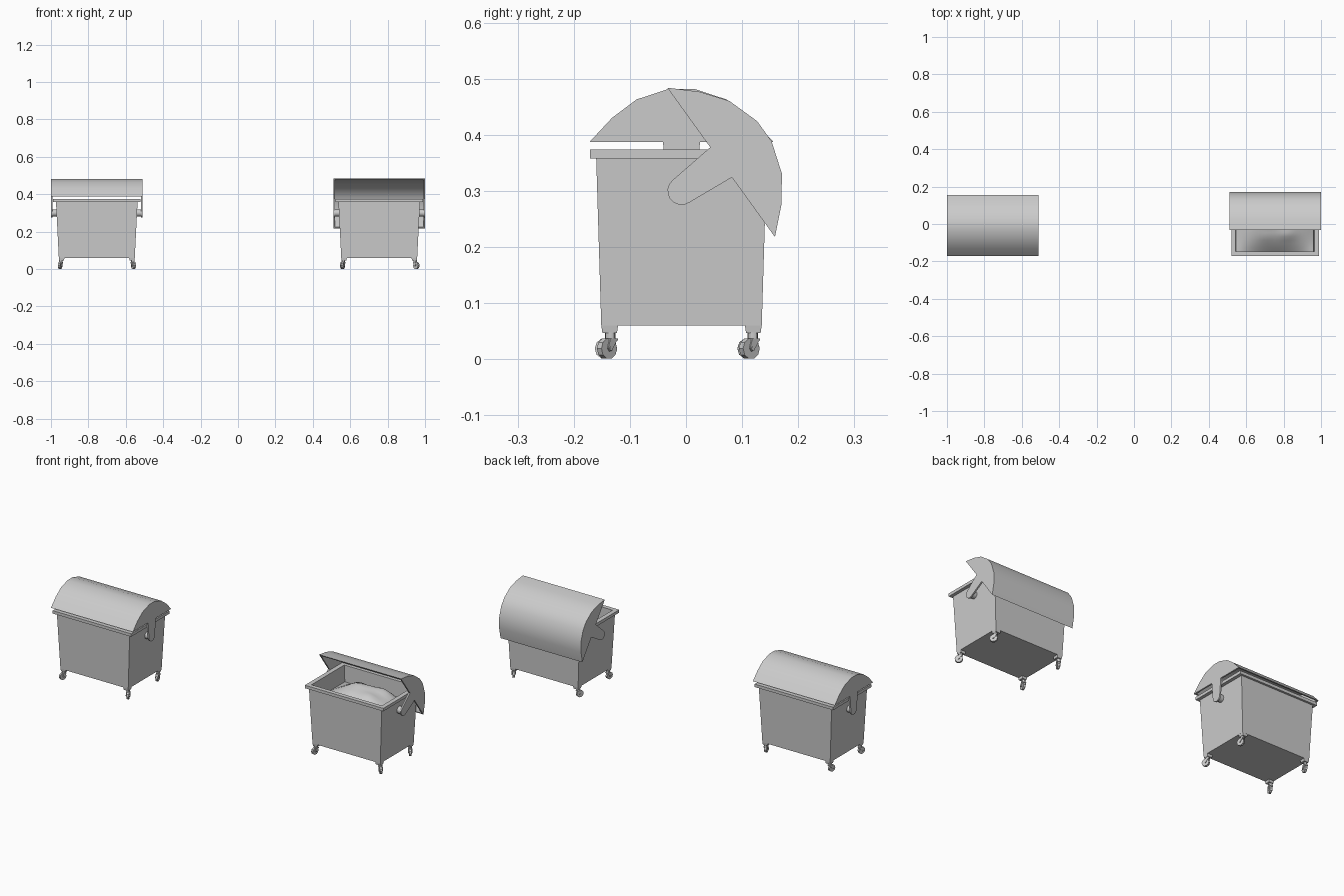
import bpy, bmesh, math, random
from mathutils import Matrix, Vector

if "Cube" in bpy.data.objects:
    bpy.data.objects.remove(bpy.data.objects["Cube"])

random.seed(4)
YC = -0.008            # centre line of each bin in y
HINGE = Vector((0, YC, 0.30))


def finish(name, bm, mat=None, smooth=None):
    if mat is not None:
        bm.transform(mat)
    bmesh.ops.recalc_face_normals(bm, faces=bm.faces[:])
    me = bpy.data.meshes.new(name)
    bm.to_mesh(me)
    bm.free()
    ob = bpy.data.objects.new(name, me)
    bpy.context.collection.objects.link(ob)
    if smooth:
        bpy.ops.object.select_all(action='DESELECT')
        ob.select_set(True)
        bpy.context.view_layer.objects.active = ob
        bpy.ops.object.shade_smooth_by_angle(angle=math.radians(smooth))
    return ob


def prism(bm, profile, x0, x1):
    """Extrude a y-z outline along x."""
    a = [bm.verts.new((x0, y, z)) for y, z in profile]
    b = [bm.verts.new((x1, y, z)) for y, z in profile]
    n = len(a)
    bm.faces.new(a)
    bm.faces.new(b)
    for i in range(n):
        j = (i + 1) % n
        bm.faces.new((a[i], a[j], b[j], b[i]))


def rect_loft(bm, levels, cx=0, cy=0):
    """Stack rectangles (half x, half y, z) and cap both ends."""
    rings = [[bm.verts.new((cx + sx * hx, cy + sy * hy, z))
              for sx, sy in ((-1, -1), (1, -1), (1, 1), (-1, 1))] for hx, hy, z in levels]
    for a, b in zip(rings, rings[1:]):
        for i in range(4):
            j = (i + 1) % 4
            bm.faces.new((a[i], a[j], b[j], b[i]))
    bm.faces.new(rings[0])
    bm.faces.new(rings[-1])


def cylinder(bm, r, depth, mat, sides):
    bmesh.ops.create_cone(bm, cap_ends=True, segments=sides, radius1=r,
                          radius2=r, depth=depth, matrix=mat)


T = Matrix.Translation
RY90 = Matrix.Rotation(math.pi / 2, 4, 'Y')


def body(tag, x):
    # tapered tub with overhanging rim and hollow inside
    bm = bmesh.new()
    rect_loft(bm, [(0.203, 0.143, 0.06), (0.218, 0.152, 0.358), (0.235, 0.163, 0.358),
                   (0.235, 0.163, 0.374), (0.211, 0.140, 0.374), (0.196, 0.136, 0.075)])
    # corner feet
    for sx in (-1, 1):
        for sy in (-1, 1):
            rect_loft(bm, [(0.013, 0.013, 0.047), (0.015, 0.015, 0.061)],
                      sx * 0.188, sy * 0.128)
    finish(tag + "_bin_body", bm, T((x, YC, 0)))


def caster(tag, x, y, angle):
    # stem, two fork cheeks and a wheel trailing behind the stem
    bm = bmesh.new()
    cylinder(bm, 0.009, 0.016, T((0, 0, 0.04)), 12)
    fork = [(0.009, 0.036), (-0.009, 0.036), (-0.014, 0.020), (-0.010, 0.014), (-0.005, 0.016)]
    for s in (-1, 1):
        prism(bm, fork, s * 0.0075, s * 0.010)
    rect_loft(bm, [(0.010, 0.009, 0.033), (0.010, 0.009, 0.037)])
    cylinder(bm, 0.019, 0.012, T((0, -0.008, 0.019)) @ RY90, 10)
    cylinder(bm, 0.004, 0.023, T((0, -0.008, 0.019)) @ RY90, 8)
    finish(tag + "_caster", bm, T((x, y, 0)) @ Matrix.Rotation(angle, 4, 'Z'), 30)


def lid(tag, x, angle):
    half = [(0.164, 0.387), (0.124, 0.430), (0.080, 0.463), (0.022, 0.482)]
    arc = [(-a, z) for a, z in half] + [(a, z) for a, z in reversed(half)]
    outer = [(y + YC, z) for y, z in arc]
    inner = [(y * 0.955 + YC, 0.387 + (z - 0.387) * 0.93) for y, z in arc]
    # curved shell
    bm = bmesh.new()
    prism(bm, outer + inner[::-1], -0.245, 0.245)
    # end plates with a rounded arm reaching down to the hinge
    r = 0.025
    tip = [(YC + r * math.cos(a), 0.30 + r * math.sin(a))
           for a in (-math.pi * i / 8 for i in range(9))]
    plate = outer + [(YC + 0.033, 0.387)] + tip + [(YC - 0.033, 0.387)]
    for s in (-1, 1):
        prism(bm, plate, s * 0.237, s * 0.2452)
    place = T(Vector((x, 0, 0)) + HINGE) @ Matrix.Rotation(angle, 4, 'X') @ T(-HINGE)
    finish(tag + "_lid", bm, place, 30)
    # hinge pins
    bm = bmesh.new()
    for s in (-1, 1):
        cylinder(bm, 0.019, 0.03, T((x + s * 0.225, YC, 0.30)) @ RY90, 16)
    finish(tag + "_hinge_pins", bm, None, 30)


def waste(x):
    # lumpy heap filling the open bin
    bm = bmesh.new()
    bmesh.ops.create_grid(bm, x_segments=20, y_segments=14, size=1)
    lumps = [(random.uniform(-.6, .6), random.uniform(-.6, .6), random.uniform(.006, .016))
             for _ in range(9)]
    for v in bm.verts:
        u, w = v.co.x, v.co.y
        z = 0.285 + 0.07 * (1 - u * u) * (1 - w * w)
        z += sum(h * math.exp(-((u - a) ** 2 + (w - b) ** 2) / 0.05) for a, b, h in lumps)
        v.co = (x + u * 0.206, YC + w * 0.138, min(z, 0.371))
    finish("waste_heap", bm, None, 40)


for tag, x, tilt in (("closed", -0.755, 0), ("open", 0.755, math.radians(-54.2))):
    body(tag, x)
    lid(tag, x, tilt)
    for sx in (-1, 1):
        for sy in (-1, 1):
            caster(tag, x + sx * 0.193, YC + sy * 0.127, sx * random.uniform(0.2, 0.8))
waste(0.755)
